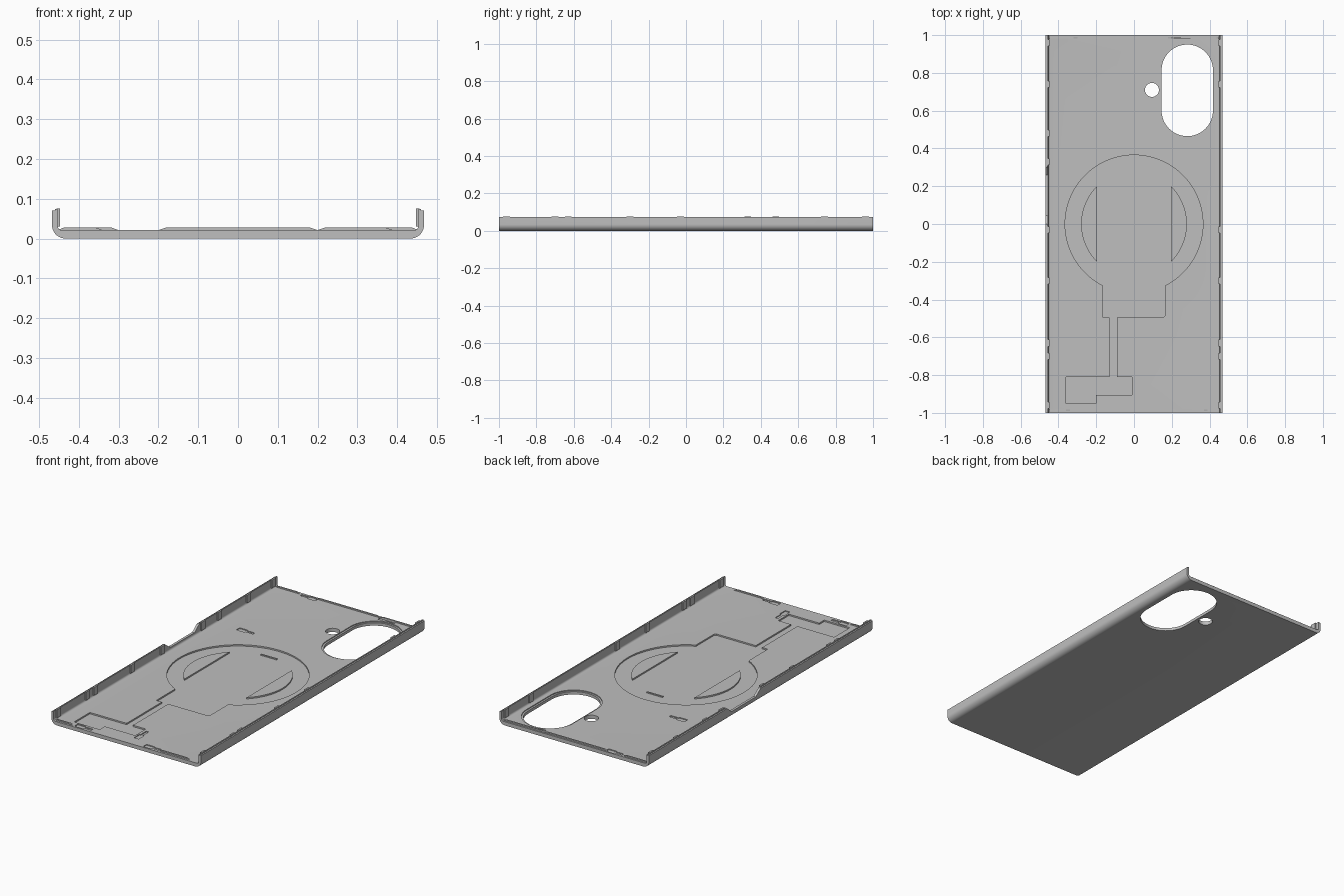
import bpy, bmesh
from math import sin, cos, pi, asin
from mathutils import Matrix

cube = bpy.data.objects.get("Cube")
if cube:
    bpy.data.objects.remove(cube, do_unlink=True)

FLOOR, POCKET = 0.021, 0.013
HALF_W, WALL_TOP = 0.468, 0.07

grey = bpy.data.materials.new("plain_grey")
grey.use_nodes = True
colour = (0.52, 0.52, 0.52, 1)
grey.diffuse_color = colour
grey.node_tree.nodes["Principled BSDF"].inputs["Base Color"].default_value = colour

# Maps local (profile u, profile v, depth) to model axes
UPRIGHT = Matrix.Identity(4)
ALONG_Y = Matrix(((1, 0, 0, 0), (0, 0, 1, 0), (0, 1, 0, 0), (0, 0, 0, 1)))
ALONG_X = Matrix(((0, 0, 1, 0), (1, 0, 0, 0), (0, 1, 0, 0), (0, 0, 0, 1)))


def prism(name, outline, low, high, axes=UPRIGHT):
    bm = bmesh.new()
    face = bm.faces.new([bm.verts.new((u, v, low)) for u, v in outline])
    grown = bmesh.ops.extrude_face_region(bm, geom=[face])
    moved = [g for g in grown["geom"] if isinstance(g, bmesh.types.BMVert)]
    bmesh.ops.translate(bm, verts=moved, vec=(0, 0, high - low))
    bm.transform(axes)
    bmesh.ops.recalc_face_normals(bm, faces=bm.faces)
    mesh = bpy.data.meshes.new(name)
    bm.to_mesh(mesh)
    bm.free()
    mesh.materials.append(grey)
    obj = bpy.data.objects.new(name, mesh)
    bpy.context.collection.objects.link(obj)
    return obj


def arc(cx, cy, r, start, end, steps=32):
    angles = [start + (end - start) * i / steps for i in range(steps + 1)]
    return [(cx + r * cos(a), cy + r * sin(a)) for a in angles]


def rect(x0, y0, x1, y1):
    return [(x0, y0), (x1, y0), (x1, y1), (x0, y1)]


def circle(cx, cy, r):
    return arc(cx, cy, r, 0, 2 * pi, 64)[:-1]


def stadium(cx, y0, y1, r):
    return arc(cx, y1 - r, r, 0, pi) + arc(cx, y0 + r, r, pi, 2 * pi)


def select_only(obj):
    bpy.ops.object.select_all(action="DESELECT")
    obj.select_set(True)
    bpy.context.view_layer.objects.active = obj


def carve(target, cutter):
    mod = target.modifiers.new("cut", "BOOLEAN")
    mod.operation = "DIFFERENCE"
    mod.solver = "EXACT"
    mod.object = cutter
    select_only(target)
    bpy.ops.object.modifier_apply(modifier=mod.name)
    bpy.data.objects.remove(cutter, do_unlink=True)


# Tray with rounded long edges and upright side walls
half = arc(HALF_W - 0.034, 0.034, 0.034, -pi / 2, 0, 10)
half += [(HALF_W, WALL_TOP), (0.46, WALL_TOP), (0.46, 0.074), (0.454, 0.074),
         (0.454, 0.032)]
half += arc(0.443, 0.032, 0.011, 0, -pi / 2, 5)[1:]
section = half + [(-x, z) for x, z in reversed(half)]
shell = prism("back_shell", section, -1, 1, ALONG_Y)

# Side wall openings
def opening(y0, y1, x0, x1):
    outline = [(y0 - 0.02, 0.09), (y0, WALL_TOP), (y0 + 0.045, 0.038),
               (y1 - 0.04, 0.038), (y1, WALL_TOP), (y1 + 0.02, 0.09)]
    carve(shell, prism("opening_cutter", outline, x0, x1, ALONG_X))


opening(0.0, 0.6, 0.4, 0.5)
opening(0.0, 0.3, -0.5, -0.4)

# Camera window with a stepped rim, and the flash hole
carve(shell, prism("rim_cutter", stadium(0.282, 0.455, 0.96, 0.146), 0.016, 0.06))
carve(shell, prism("window_cutter", stadium(0.282, 0.465, 0.95, 0.136), -0.1, 0.1))
carve(shell, prism("flash_cutter", circle(0.095, 0.71, 0.037), -0.1, 0.1))

# Charging coil pocket, one outline with its connector tail
mouth = asin(0.165 / 0.365)
pocket = arc(0, 0, 0.365, -pi / 2 + mouth, 1.5 * pi - mouth, 72)
pocket += [(-0.165, -0.495), (-0.13, -0.495), (-0.13, -0.81), (-0.36, -0.81),
           (-0.36, -0.95), (-0.2, -0.95), (-0.2, -0.905), (-0.01, -0.905),
           (-0.01, -0.81), (-0.09, -0.81), (-0.09, -0.495), (0.155, -0.495),
           (0.165, -0.485)]
carve(shell, prism("pocket_cutter", pocket, POCKET, 0.06))

# Small keyhole-shaped dimples in the floor
def dimple(x, y, dx, dy):
    px, py = -dy, dx
    steps = [(-0.05, 0.015), (0, 0.015), (0, 0.008), (0.05, 0.008)]
    outline = steps + [(a, -b) for a, b in reversed(steps)]
    pts = [(x + a * dx + b * px, y + a * dy + b * py) for a, b in outline]
    carve(shell, prism("dimple_cutter", pts, 0.016, 0.06))


for x, y, dx, dy in [(-0.27, 0.457, 1, 0), (-0.24, 0.978, -1, 0), (0.25, 0.978, 1, 0),
                     (-0.28, -0.975, 1, 0), (0.15, -0.975, 1, 0), (0.015, -0.88, 0, 1)]:
    dimple(x, y, dx, dy)

select_only(shell)
bpy.ops.object.shade_smooth_by_angle(angle=0.5)

# Raised segments left standing inside the coil pocket
spread = pi / 2 - asin(0.195 / 0.28)
for name, centre in (("coil_segment_left", 0), ("coil_segment_right", pi)):
    prism(name, arc(0, 0, 0.28, centre - spread, centre + spread), 0.008, FLOOR)
prism("coil_tab", rect(-0.05, 0.274, 0.05, 0.282), 0.008, FLOOR - 0.002)

# Low ridges along both short ends, with sloped gaps
def ridge(name, x0, x1, y):
    outline = [(x0, 0.015), (x1, 0.015), (x1, 0.021), (x1 - 0.02, 0.028),
               (x0 + 0.02, 0.028), (x0, 0.021)]
    prism(name, outline, y - 0.004, y + 0.004, ALONG_Y)


for x0, x1 in [(-0.456, -0.34), (0.2, 0.39)]:
    ridge("front_ridge", x0, x1, -0.985)
for x0, x1 in [(-0.456, -0.3), (-0.2, 0.2), (0.2, 0.456)]:
    ridge("back_ridge", x0, x1, 0.987)

# Snap ribs along the inside of the side walls
for side in (-1, 1):
    for y in (-0.96, -0.7, -0.63, -0.3, -0.03, 0.33, 0.48, 0.74, 0.96):
        low, high = y - 0.018, y + 0.018
        if (0 if side == 1 else 0.02) < y < (0.6 if side == 1 else 0.3):
            continue
        x0, x1 = sorted((side * 0.448, side * 0.457))
        prism("snap_rib", rect(x0, 0.03, x1, 0.076), low, high, ALONG_Y)
